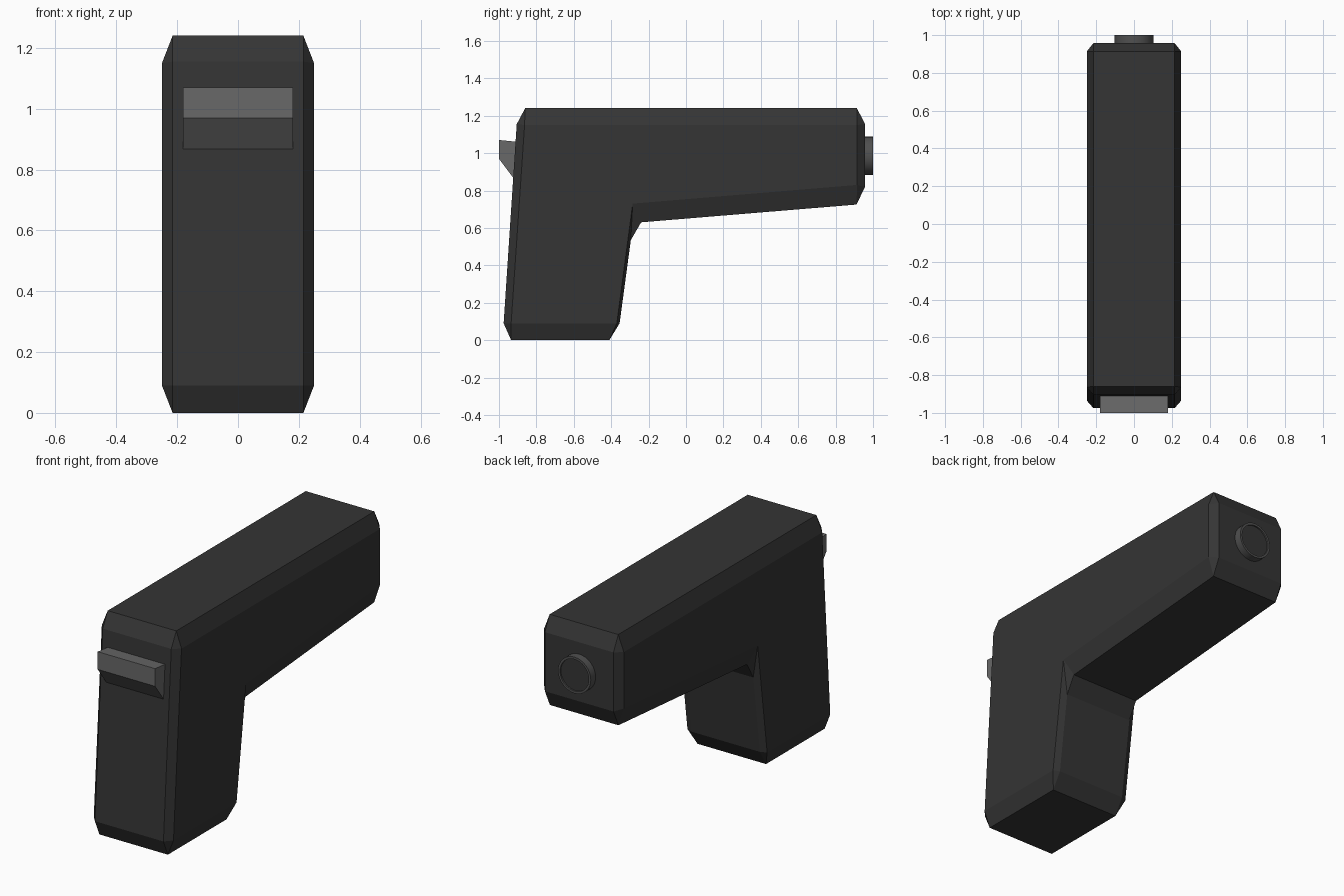
import bpy, bmesh, math
from mathutils import Matrix

if "Cube" in bpy.data.objects:
    bpy.data.objects.remove(bpy.data.objects["Cube"])


def material(name, v):
    m = bpy.data.materials.new(name)
    m.diffuse_color = (v, v, v, 1)
    m.use_nodes = True
    m.node_tree.nodes["Principled BSDF"].inputs["Base Color"].default_value = m.diffuse_color
    return m


def finish(bm, name, mat):
    bmesh.ops.recalc_face_normals(bm, faces=bm.faces)
    me = bpy.data.meshes.new(name)
    bm.to_mesh(me)
    bm.free()
    me.materials.append(mat)
    ob = bpy.data.objects.new(name, me)
    bpy.context.collection.objects.link(ob)
    return ob


dark = material("dark_shell", 0.035)
grey = material("grey_trim", 0.14)
rim_grey = material("rim_grey", 0.08)

# Chamfered L-shaped body: silhouette has two points per corner, side face one
rim = [(-0.975, 0.09), (-0.935, 0), (-0.41, 0), (-0.355, 0.09),
       (-0.295, 0.535), (-0.24, 0.63), (0.912, 0.725), (0.957, 0.82),
       (0.957, 1.155), (0.914, 1.24), (-0.86, 1.24), (-0.905, 1.155)]
side = [(-0.935, 0.09), (-0.37, 0.09), (-0.285, 0.73),
        (0.914, 0.83), (0.914, 1.15), (-0.863, 1.15)]
bm = bmesh.new()
rings = []
for s in (-1, 1):
    ring = [bm.verts.new((s * 0.215, y, z)) for y, z in rim]
    flat = [bm.verts.new((s * 0.25, y, z)) for y, z in side]
    bm.faces.new(flat)
    for i in range(6):
        j = (i + 1) % 6
        bm.faces.new((flat[i], ring[2 * i], ring[2 * i + 1]))
        bm.faces.new((flat[i], ring[2 * i + 1], ring[2 * j], flat[j]))
    rings.append(ring)
for i in range(12):
    j = (i + 1) % 12
    bm.faces.new((rings[0][i], rings[0][j], rings[1][j], rings[1][i]))
finish(bm, "body", dark)

# Wedge-shaped catch on the front
bm = bmesh.new()
wedge = [(-1.0, 1.07), (-1.0, 0.97), (-0.918, 0.86), (-0.88, 0.86), (-0.88, 1.058)]
face = bm.faces.new([bm.verts.new((-0.18, y, z)) for y, z in wedge])
ext = bmesh.ops.extrude_face_region(bm, geom=[face], use_keep_orig=True)
bmesh.ops.translate(bm, vec=(0.36, 0, 0),
                    verts=[v for v in ext["geom"] if isinstance(v, bmesh.types.BMVert)])
finish(bm, "front_catch", grey)

# Round rim with a dark lens set into it at the back
bm = bmesh.new()
n = 32
loops = []
for r, y in ((0.103, 0.94), (0.103, 1.0), (0.09, 1.0), (0.09, 0.94)):
    loops.append([bm.verts.new((r * math.cos(2 * math.pi * k / n), y,
                                0.985 + r * math.sin(2 * math.pi * k / n))) for k in range(n)])
for a in range(4):
    p, q = loops[a], loops[(a + 1) % 4]
    for k in range(n):
        l = (k + 1) % n
        bm.faces.new((p[k], p[l], q[l], q[k]))
rim_ob = finish(bm, "lens_rim", rim_grey)
rim_ob.select_set(True)
bpy.context.view_layer.objects.active = rim_ob
bpy.ops.object.shade_smooth_by_angle()

bm = bmesh.new()
bmesh.ops.create_cone(bm, cap_ends=True, segments=n, radius1=0.09, radius2=0.09, depth=0.05,
                      matrix=Matrix.Translation((0, 0.967, 0.985)) @ Matrix.Rotation(math.pi / 2, 4, 'X'))
finish(bm, "lens", dark)
